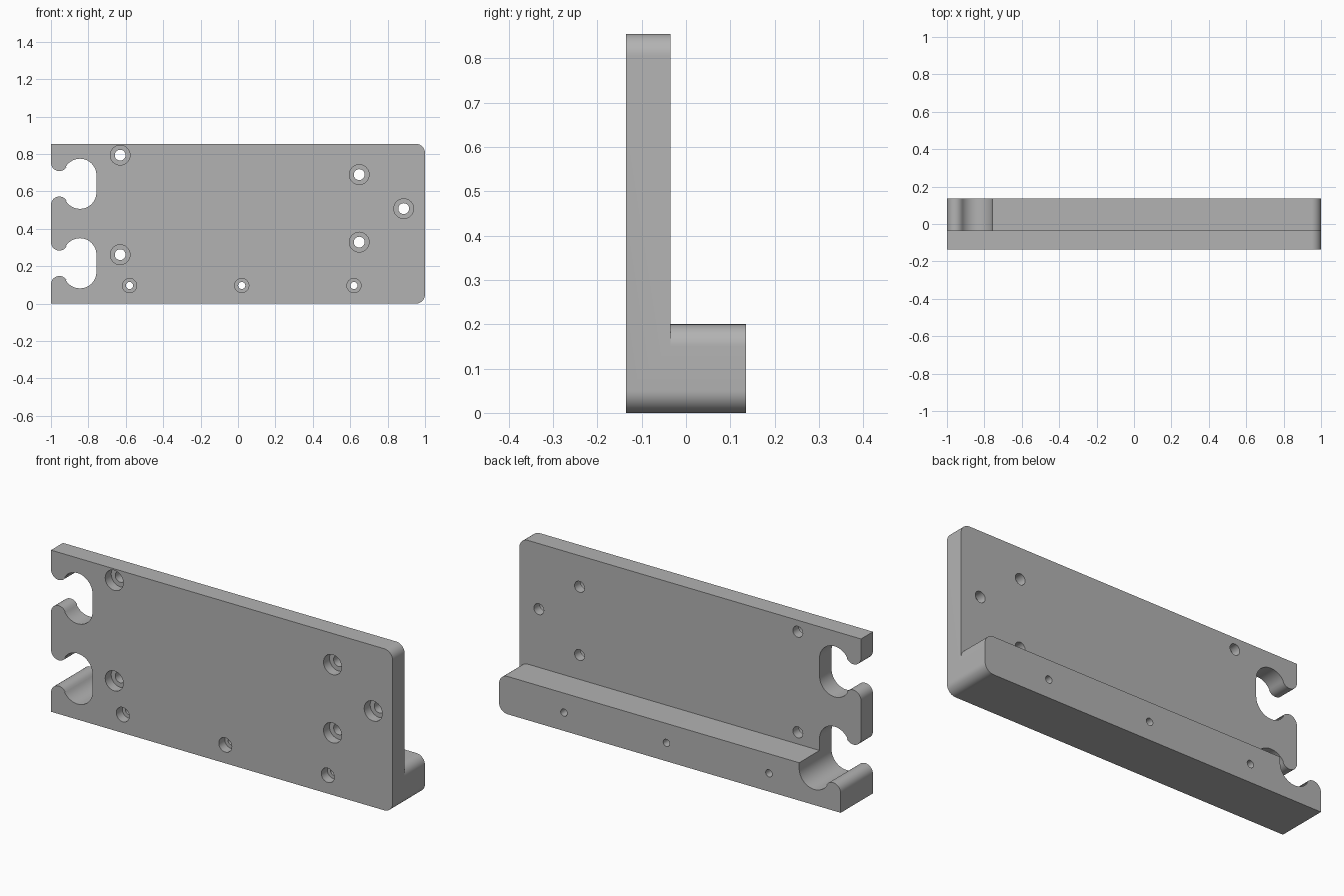
import bpy
import bmesh
from math import cos, sin, pi, radians, atan2

if "Cube" in bpy.data.objects:
    bpy.data.objects.remove(bpy.data.objects["Cube"], do_unlink=True)

FRONT, PLATE_BACK, SHELF_BACK = -0.135, -0.035, 0.135
HEIGHT, SHELF_TOP, CORNER = 0.855, 0.2, 0.05

grey = bpy.data.materials.new("machined grey")
grey.use_nodes = True
grey.diffuse_color = (0.45, 0.45, 0.45, 1)
grey.node_tree.nodes["Principled BSDF"].inputs["Base Color"].default_value = (0.45, 0.45, 0.45, 1)


def arc(cx, cz, r, start, end, steps=12):
    """Points on an arc, angles in radians."""
    angles = [start + (end - start) * i / steps for i in range(steps + 1)]
    return [(cx + r * cos(a), cz + r * sin(a)) for a in angles]


def prism(name, outline, y0, y1):
    """Extrude an (x, z) outline from y0 to y1."""
    bm = bmesh.new()
    face = bm.faces.new([bm.verts.new((x, y0, z)) for x, z in outline])
    new = bmesh.ops.extrude_face_region(bm, geom=[face])["geom"]
    moved = [v for v in new if isinstance(v, bmesh.types.BMVert)]
    bmesh.ops.translate(bm, vec=(0, y1 - y0, 0), verts=moved)
    bmesh.ops.recalc_face_normals(bm, faces=bm.faces)
    mesh = bpy.data.meshes.new(name)
    bm.to_mesh(mesh)
    bm.free()
    mesh.materials.append(grey)
    obj = bpy.data.objects.new(name, mesh)
    bpy.context.collection.objects.link(obj)
    return obj


def cut(target, cutter):
    """Subtract the cutter, then remove it."""
    bpy.context.view_layer.objects.active = target
    mod = target.modifiers.new("cut", "BOOLEAN")
    mod.operation, mod.solver, mod.object = "DIFFERENCE", "EXACT", cutter
    bpy.ops.object.modifier_apply(modifier=mod.name)
    bpy.data.objects.remove(cutter, do_unlink=True)


def notch(middle):
    """Open slot in the left edge: lip, hook, hook, lip, from the top down."""
    lip_x, lip_z, lip_r = -0.955, 0.113, 0.045
    hook_x, hook_z, hook_r = -0.845, 0.046, 0.088
    join = atan2(hook_z - lip_z, hook_x - lip_x)
    upper = arc(lip_x, lip_z, lip_r, -pi, join) + arc(hook_x, hook_z, hook_r, join + pi, 0, 20)
    lower = [(x, -z) for x, z in reversed(upper)]
    return [(x, middle + z) for x, z in upper + lower]


# Plate outline with two notches and rounded corners at one end
outline = [(-1, HEIGHT)] + notch(0.641) + notch(0.216) + [(-1, 0)]
outline += arc(1 - CORNER, CORNER, CORNER, -pi / 2, 0)
outline += arc(1 - CORNER, HEIGHT - CORNER, CORNER, 0, pi / 2)
bracket = prism("bracket", outline, FRONT, SHELF_BACK)

# Remove the back above the shelf, leaving its rounded end
space = [(-1.1, SHELF_TOP)] + arc(1 - CORNER, SHELF_TOP - CORNER, CORNER, pi / 2, 0)
space += [(1.1, 0.13), (1.1, 1), (-1.1, 1)]
cut(bracket, prism("shelf_space", space, PLATE_BACK, 0.3))

# Counterbored screw holes: (x, z) centres, bore radius, head radius
plate_holes = [(-0.63, 0.794), (-0.63, 0.262), (0.648, 0.69), (0.648, 0.329), (0.886, 0.508)]
shelf_holes = [(x, 0.097) for x in (-0.58, 0.02, 0.62)]
for centres, bore, head in ((plate_holes, 0.029, 0.053), (shelf_holes, 0.019, 0.038)):
    for x, z in centres:
        for radius, y_end in ((head, FRONT + 0.05), (bore, 0.3)):
            circle = arc(x, z, radius, 0, 2 * pi, 32)[:-1]
            cut(bracket, prism("hole_cutter", circle, -0.3, y_end))

bpy.ops.object.select_all(action="DESELECT")
bracket.select_set(True)
bpy.context.view_layer.objects.active = bracket
bpy.ops.object.shade_smooth_by_angle(angle=radians(30))
